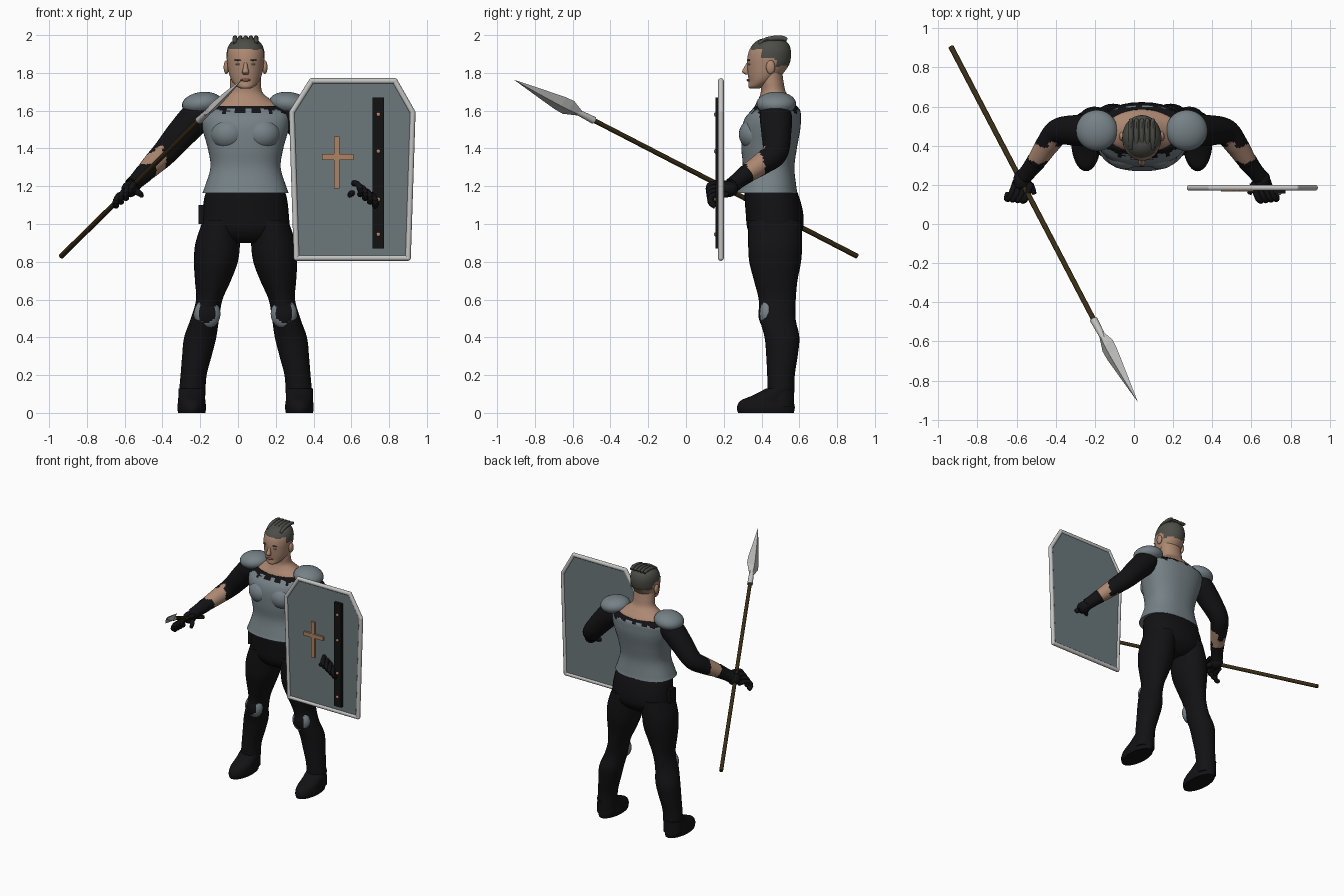
import bpy, bmesh, math
from mathutils import Vector, Matrix

if "Cube" in bpy.data.objects:
    bpy.data.objects.remove(bpy.data.objects["Cube"])

BODY_X = 0.04


def material(name, r, g, b):
    m = bpy.data.materials.new(name)
    m.use_nodes = True
    m.diffuse_color = (r, g, b, 1)
    bsdf = next(n for n in m.node_tree.nodes if n.type == 'BSDF_PRINCIPLED')
    bsdf.inputs["Base Color"].default_value = (r, g, b, 1)
    bsdf.inputs["Roughness"].default_value = 0.7
    return m


skin = material("skin", .42, .25, .17)
cloth = material("black cloth", .006, .006, .007)
armour = material("blue grey armour", .18, .22, .24)
panel = material("shield grey", .15, .19, .2)
metal = material("pale metal", .55, .55, .54)
wood = material("dark wood", .04, .026, .008)
copper = material("copper", .42, .23, .13)
hair = material("hair", .075, .075, .065)
eye = material("eye", .3, .36, .4)
lips = material("lips", .3, .13, .1)


def finish(name, bm, mats, rule=None, mirror=False, x=BODY_X, smooth=True):
    bmesh.ops.recalc_face_normals(bm, faces=bm.faces)
    for f in bm.faces:
        f.smooth = smooth
        if rule:
            f.material_index = int(rule(f.calc_center_median()))
    for e in bm.edges:
        e.smooth = e.calc_face_angle(0) < .8
    me = bpy.data.meshes.new(name)
    bm.to_mesh(me)
    bm.free()
    for m in mats:
        me.materials.append(m)
    ob = bpy.data.objects.new(name, me)
    ob.location.x = x
    bpy.context.collection.objects.link(ob)
    if mirror:
        ob.modifiers.new("Mirror", 'MIRROR').use_mirror_merge = False
    return ob


def spline(rings, steps):
    """Smoothly interpolate ring values (x, y, z, radius a, radius b)."""
    out = []
    for i in range(len(rings) - 1):
        p = [rings[max(0, min(len(rings) - 1, i + k))] for k in (-1, 0, 1, 2)]
        for s in range(steps):
            t = s / steps
            out.append([b + .5 * t * (c - a + t * (2*a - 5*b + 4*c - d + t * (3*(b - c) + d - a)))
                        if steps > 1 else b for a, b, c, d in zip(*p)])
    return out + [list(rings[-1])]


def loft(name, rings, mats, rule=None, n=32, steps=6, basis=None, power=1,
         mirror=False, x=BODY_X, smooth=True):
    """Skin elliptical rings; they follow the path unless a basis is given."""
    rs = spline(rings, steps)
    bm = bmesh.new()
    loops = []
    for i, r in enumerate(rs):
        c = Vector(r[:3])
        if basis:
            u, v = basis
        else:
            d = (Vector(rs[min(i + 1, len(rs) - 1)][:3]) - Vector(rs[max(i - 1, 0)][:3])).normalized()
            u = d.cross(Vector((0, 0, 1))).normalized()
            v = u.cross(d)
        ring = []
        for k in range(n):
            a = math.tau * k / n
            ca, sa = math.cos(a), math.sin(a)
            ring.append(bm.verts.new(c + u * r[3] * math.copysign(abs(ca) ** power, ca)
                                     + v * r[4] * math.copysign(abs(sa) ** power, sa)))
        loops.append(ring)
    for a, b in zip(loops, loops[1:]):
        for k in range(n):
            bm.faces.new((a[k], a[(k + 1) % n], b[(k + 1) % n], b[k]))
    bm.faces.new(loops[0])
    bm.faces.new(loops[-1])
    return finish(name, bm, mats, rule, mirror, x, smooth)


def ball(name, loc, radii, mats, rule=None, mirror=False, x=BODY_X, tilt=0):
    bm = bmesh.new()
    bmesh.ops.create_uvsphere(bm, u_segments=28, v_segments=18, radius=1)
    bm.transform(Matrix.Translation(loc) @ Matrix.Rotation(tilt, 4, 'Y') @ Matrix.Diagonal((*radii, 1)))
    return finish(name, bm, mats, rule, mirror, x)


def box(name, loc, size, mat, x=BODY_X):
    bm = bmesh.new()
    bmesh.ops.create_cube(bm, size=1)
    bm.transform(Matrix.Translation(loc) @ Matrix.Diagonal((*size, 1)))
    return finish(name, bm, [mat], x=x, smooth=False)


FLAT = (Vector((1, 0, 0)), Vector((0, 1, 0)))


def ragged(c):
    return .009 * math.sin(c.x * 75 + c.y * 20) + .006 * math.sin(c.y * 130 + c.z * 50)


# Torso armour with a ragged black collar
loft("torso_armour", [(0, .43, 1.165, .228, .16), (0, .432, 1.2, .215, .152), (0, .437, 1.3, .186, .137),
                      (0, .44, 1.4, .2, .147), (0, .45, 1.5, .228, .155), (0, .46, 1.56, .238, .148),
                      (0, .475, 1.6, .23, .13), (0, .475, 1.625, .195, .11)],
     [armour, cloth], lambda c: c.z > 1.598 + ragged(c), n=64, power=.85, basis=FLAT)
ball("chest_plate", (.09, .365, 1.475), (.095, .085, .085), [armour], mirror=True)
loft("neck_and_shoulders", [(0, .475, 1.59, .2, .12), (0, .475, 1.63, .185, .108), (0, .47, 1.665, .125, .085),
                            (0, .462, 1.7, .088, .066), (0, .455, 1.75, .082, .062), (0, .45, 1.8, .08, .06)],
     [skin], basis=FLAT)
ball("shoulder_pad", (.23, .478, 1.637), (.107, .105, .062), [armour], mirror=True, tilt=.12)

# Trousers, legs, knees and boots
loft("hips", [(0, .445, 1.19, .2, .135), (0, .455, 1.14, .218, .145), (0, .468, 1.06, .228, .152),
              (0, .472, .98, .228, .148), (0, .47, .93, .18, .12), (0, .47, .9, .1, .08)],
     [cloth], basis=FLAT, power=.9)
loft("leg", [(.125, .47, 1.02, .1, .14), (.147, .472, .9, .118, .143), (.157, .472, .8, .116, .137),
             (.173, .475, .7, .095, .115), (.192, .483, .6, .07, .098), (.215, .485, .5, .075, .095),
             (.24, .508, .4, .085, .092), (.258, .508, .3, .078, .083), (.275, .503, .2, .069, .073),
             (.283, .503, .1, .07, .07), (.285, .503, .03, .07, .07)], [cloth], basis=FLAT, mirror=True)
ball("knee_plate", (.203, .428, .525), (.07, .045, .078), [armour, cloth],
     lambda c: abs(c.x - .2) < .04 and c.z > .485 + ragged(c), mirror=True)
loft("boot", [(.285, .423, 0, .072, .148), (.285, .423, .03, .076, .153), (.285, .43, .065, .072, .14),
              (.285, .465, .095, .071, .106), (.285, .5, .13, .071, .075)], [cloth], basis=FLAT, mirror=True)
box("hip_pouch", (-.235, .46, 1.05), (.03, .07, .1), cloth)

# Arms: black sleeve, bare forearm, black glove
loft("arm", [(.19, .47, 1.58, .07, .07), (.25, .475, 1.57, .085, .085), (.33, .478, 1.49, .08, .08),
             (.425, .472, 1.38, .068, .068), (.48, .41, 1.325, .06, .06), (.53, .335, 1.275, .05, .05),
             (.575, .275, 1.23, .038, .038), (.605, .24, 1.2, .036, .036)], [cloth, skin],
     lambda c: .315 < c.y + 1.5 * ragged(c) < .405 and c.x > .42, n=40, steps=10, mirror=True)
loft("glove_cuff", [(.54, .32, 1.265, .05, .05), (.575, .275, 1.23, .043, .043), (.6, .245, 1.205, .042, .042)],
     [cloth], mirror=True)
ball("glove_palm", (.612, .225, 1.185), (.045, .052, .042), [cloth], mirror=True)
for i in range(4):
    k = i - 1.5
    o = Vector((-.026, -.003, .02)) * k
    path = [(.605, .215, 1.185), (.622, .165, 1.185), (.637, .13, 1.175), (.65, .125, 1.145), (.645, .15, 1.125)]
    loft("finger_%d" % (i + 1), [(*(Vector(p) + o), .016, .016) for p in path], [cloth], n=12, steps=3, mirror=True)
loft("thumb", [(.6, .23, 1.18, .018, .018), (.565, .19, 1.165, .017, .017), (.55, .155, 1.15, .012, .012)],
     [cloth], n=12, steps=3, mirror=True)

# Head with cropped hair
loft("head", [(0, .362, 1.717, .025, .025), (0, .375, 1.728, .047, .045), (0, .4, 1.755, .071, .068),
              (0, .418, 1.79, .086, .09), (0, .434, 1.84, .096, .11), (0, .44, 1.88, .1, .115),
              (0, .445, 1.92, .098, .11), (0, .45, 1.955, .083, .092), (0, .452, 1.978, .052, .06),
              (0, .452, 1.985, .01, .01)], [skin, hair],
     lambda c: c.z > (1.925 if c.y < .4 else 1.88 if c.y < .475 else 1.835) + .3 * ragged(c), n=48, basis=FLAT)
ball("ear", (.102, .448, 1.83), (.014, .024, .036), [skin], mirror=True)
loft("nose", [(0, .336, 1.86, .009, .01), (0, .323, 1.83, .012, .015), (0, .315, 1.805, .018, .018),
              (0, .327, 1.792, .014, .012)], [skin], n=16, basis=FLAT)
ball("eye", (.037, .338, 1.846), (.015, .009, .006), [eye], mirror=True)
ball("brow", (.038, .333, 1.868), (.022, .007, .004), [hair], mirror=True)
ball("mouth", (0, .331, 1.762), (.027, .01, .007), [lips])
for i in range(5):
    x = (i - 2) * .028
    loft("hair_ridge_%d" % (i + 1), [(x, .385, 1.955, .01, .01), (x, .43, 1.978, .013, .012),
                                     (x, .5, 1.985, .013, .014), (x, .535, 1.975, .01, .01)],
         [hair], n=8, steps=3)

# Shield: panel, rim, copper cross and riveted strap
outline = [(.39, 1.757), (.83, 1.757), (.925, 1.59), (.9, .82), (.31, .82), (.285, 1.59)]
bm = bmesh.new()
face = bm.faces.new([bm.verts.new((x, .18, z)) for x, z in outline])
ext = bmesh.ops.extrude_face_region(bm, geom=[face])
bmesh.ops.translate(bm, vec=(0, .012, 0), verts=[v for v in ext["geom"] if isinstance(v, bmesh.types.BMVert)])
finish("shield_panel", bm, [panel], x=0, smooth=False)
for i, (a, b) in enumerate(zip(outline, outline[1:] + outline[:1])):
    loft("shield_rim_%d" % (i + 1), [(p[0], .185, p[1], .015, .015) for p in (a, b)],
         [metal], n=12, steps=1, x=0,
         basis=(Vector((0, 1, 0)), Vector((b[1] - a[1], 0, a[0] - b[0])).normalized()))
    ball("shield_corner_%d" % (i + 1), (a[0], .185, a[1]), (.015, .015, .015), [metal], x=0)
box("cross_upright", (.523, .174, 1.325), (.03, .014, .275), copper, x=0)
box("cross_bar", (.528, .173, 1.355), (.165, .014, .03), copper, x=0)
box("shield_strap", (.743, .169, 1.27), (.062, .024, .8), cloth, x=0)
for z in (1.58, 1.385, 1.13, .945):
    ball("strap_rivet", (.743, .156, z), (.011, .008, .011), [copper], x=0)

# Spear held through the right hand
butt, neck, tip = Vector((-.935, .905, .83)), Vector((-.2, -.5, 1.555)), Vector((.018, -.907, 1.762))
axis = (tip - butt).normalized()
side = axis.cross(Vector((0, 0, 1))).normalized()
up = side.cross(axis)
wide, thin = (up - side).normalized(), (up + side).normalized()


def spear_rings(stations):
    return [(*neck.lerp(tip, s), a, b) for s, a, b in stations]


loft("spear_shaft", [(*butt, .014, .014), (*neck, .013, .013)], [wood], n=12, steps=1, x=0)
loft("spear_socket", spear_rings([(-.03, .02, .02), (.3, .014, .014)]), [metal], n=12, steps=1, x=0)
loft("spear_blade", spear_rings([(.13, .014, .014), (.3, .052, .02), (.4, .05, .02), (.7, .026, .013),
                                 (1, .001, .001)]),
     [metal], n=4, steps=1, basis=(wide, thin), x=0, smooth=False)
